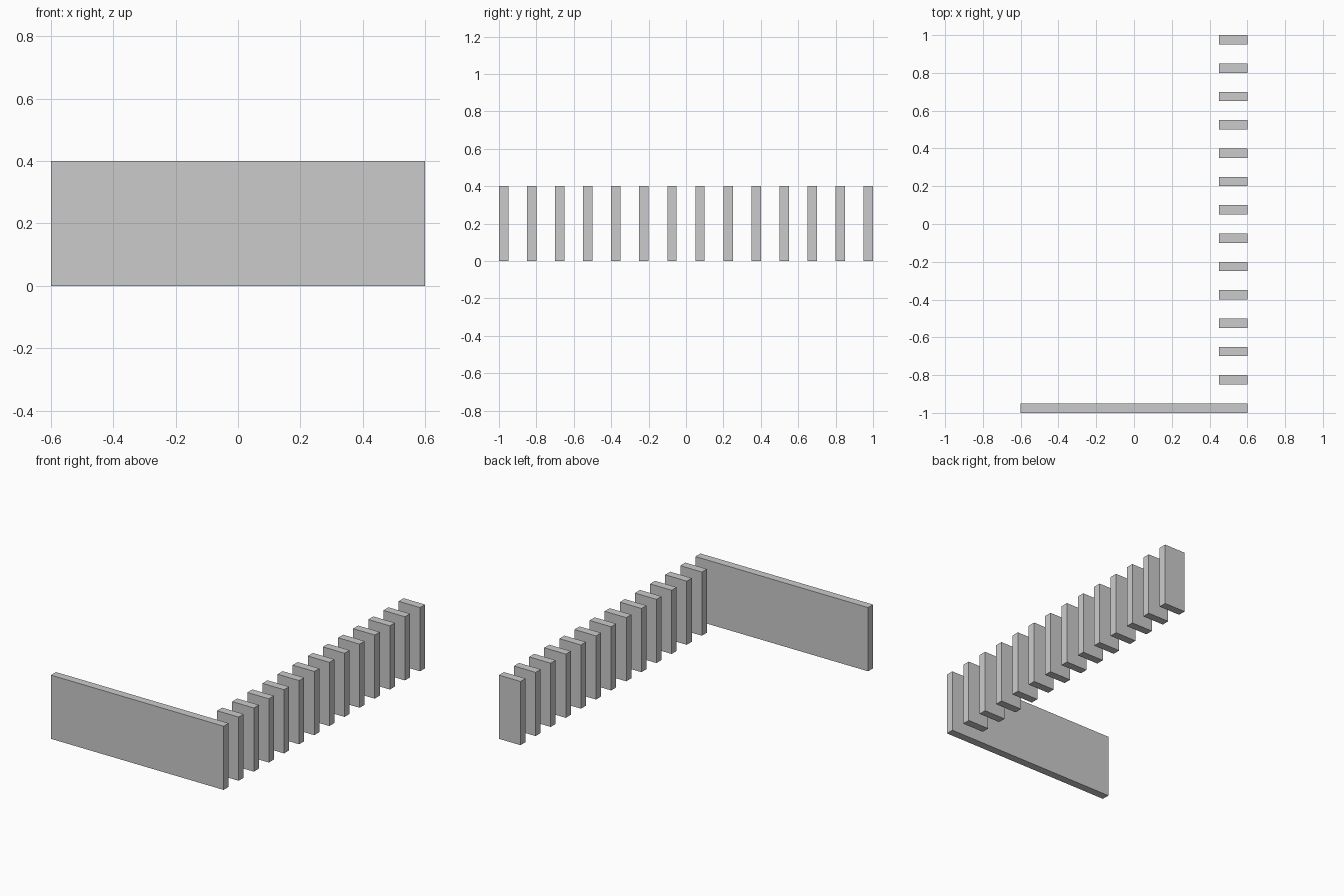
import bpy

if "Cube" in bpy.data.objects:
    bpy.data.objects.remove(bpy.data.objects["Cube"])

HEIGHT = 0.4
THICK = 0.05
PITCH = 0.15


def panel(name, x0, x1, y0):
    """Upright flat panel spanning x0..x1, with its front face at y0."""
    bpy.ops.mesh.primitive_cube_add(
        size=1, location=((x0 + x1) / 2, y0 + THICK / 2, HEIGHT / 2))
    obj = bpy.context.object
    obj.name = name
    obj.scale = (x1 - x0, THICK, HEIGHT)
    bpy.ops.object.transform_apply(location=False, rotation=False, scale=True)
    return obj


# Long front wall
panel("front_wall", -0.6, 0.6, -1.0)

# Row of evenly spaced fins along the right side
for i in range(1, 14):
    panel(f"side_fin_{i:02d}", 0.45, 0.6, -1.0 + i * PITCH)
